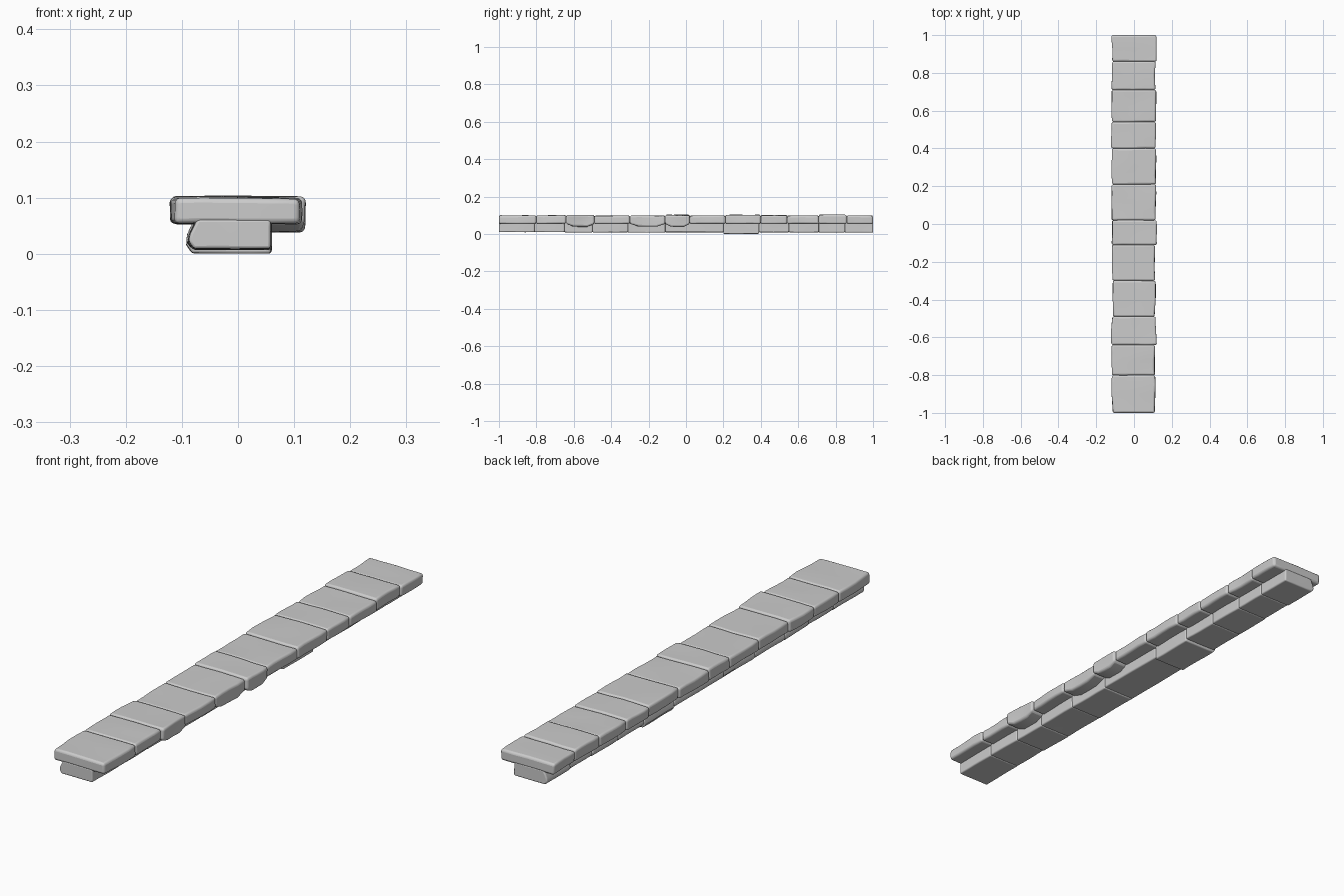
import bpy, bmesh, random
from mathutils import Vector, noise

random.seed(4)
if "Cube" in bpy.data.objects:
    bpy.data.objects.remove(bpy.data.objects["Cube"], do_unlink=True)

stone = bpy.data.materials.new("grey stone")
stone.use_nodes = True
grey = (0.6, 0.6, 0.6, 1)
stone.diffuse_color = grey
stone.node_tree.nodes["Principled BSDF"].inputs["Base Color"].default_value = grey


def block(name, x0, x1, y0, y1, z0, z1, wobble, round_off, shape=None):
    """Roughly hewn stone: subdivided box, gentle noise, worn edges."""
    bm = bmesh.new()
    bmesh.ops.create_cube(bm, size=1)
    bmesh.ops.subdivide_edges(bm, edges=bm.edges[:], cuts=3, use_grid_fill=True)
    for v in bm.verts:
        u = v.co + Vector((0.5, 0.5, 0.5))
        p = Vector((x0 + u.x * (x1 - x0), y0 + u.y * (y1 - y0), z0 + u.z * (z1 - z0)))
        n = noise.noise_vector(p * 9 + Vector((3, 1, 7)))
        # Ends stay flush so neighbouring stones meet tightly
        p += Vector((n.x * wobble, n.y * wobble * 0.3, n.z * wobble * 0.4))
        p.y = max(-1, min(1, p.y))
        if shape:
            shape(p, u)
        v.co = p
    mesh = bpy.data.meshes.new(name)
    bm.to_mesh(mesh)
    bm.free()
    mesh.materials.append(stone)
    obj = bpy.data.objects.new(name, mesh)
    bpy.context.collection.objects.link(obj)
    bevel = obj.modifiers.new("worn edges", "BEVEL")
    bevel.width = round_off
    bevel.segments = 3
    bevel.limit_method = "ANGLE"
    bevel.angle_limit = 0.8
    bpy.ops.object.select_all(action="DESELECT")
    bpy.context.view_layer.objects.active = obj
    obj.select_set(True)
    bpy.ops.object.shade_smooth_by_angle(angle=0.7)


def undercut(p, u):
    """Lean the left-hand face of a base stone inward towards its top."""
    if u.x < 0.1:
        p.x += 0.025 * max(0, u.z - 0.4) + 0.01 * (u.z < 0.1)


def sagging(p, u):
    """Let the broken underside droop in the middle of the stone."""
    if u.z < 0.1 and 0.1 < u.y < 0.9 and u.x > 0.6:
        p.z -= 0.014


# Capping stones
joints = [-1, -0.80, -0.64, -0.49, -0.30, -0.11, 0.02, 0.21, 0.40, 0.54, 0.71, 0.86, 1]
broken = (2, 4, 5)
for i, (a, b) in enumerate(zip(joints, joints[1:])):
    half = 0.114 + random.uniform(-0.003, 0.004)
    shift = random.uniform(-0.003, 0.002)
    block(f"cap_stone_{i + 1}", shift - half, shift + half, a, b,
          0.056, 0.102 + random.uniform(-0.003, 0.003), 0.008, 0.009,
          sagging if i in broken else None)

# Base course, flush on the right and undercut on the left
joints = [-1, -0.81, -0.65, -0.50, -0.31, -0.11, 0.20, 0.39, 0.55, 0.71, 0.85, 1]
for i, (a, b) in enumerate(zip(joints, joints[1:])):
    low = 0.003 if i == 6 else 0.010 + random.uniform(-0.001, 0.002)
    block(f"base_stone_{i + 1}", -0.088 + random.uniform(-0.004, 0.003), 0.059,
          a, b, low, 0.064, 0.003, 0.005, undercut)

# Stand the lowest stone on the ground
bpy.context.view_layer.update()
stones = [o for o in bpy.context.collection.objects if "_stone_" in o.name]
ground = min(v.co.z for o in stones for v in o.data.vertices)
for o in stones:
    o.location.z -= ground
